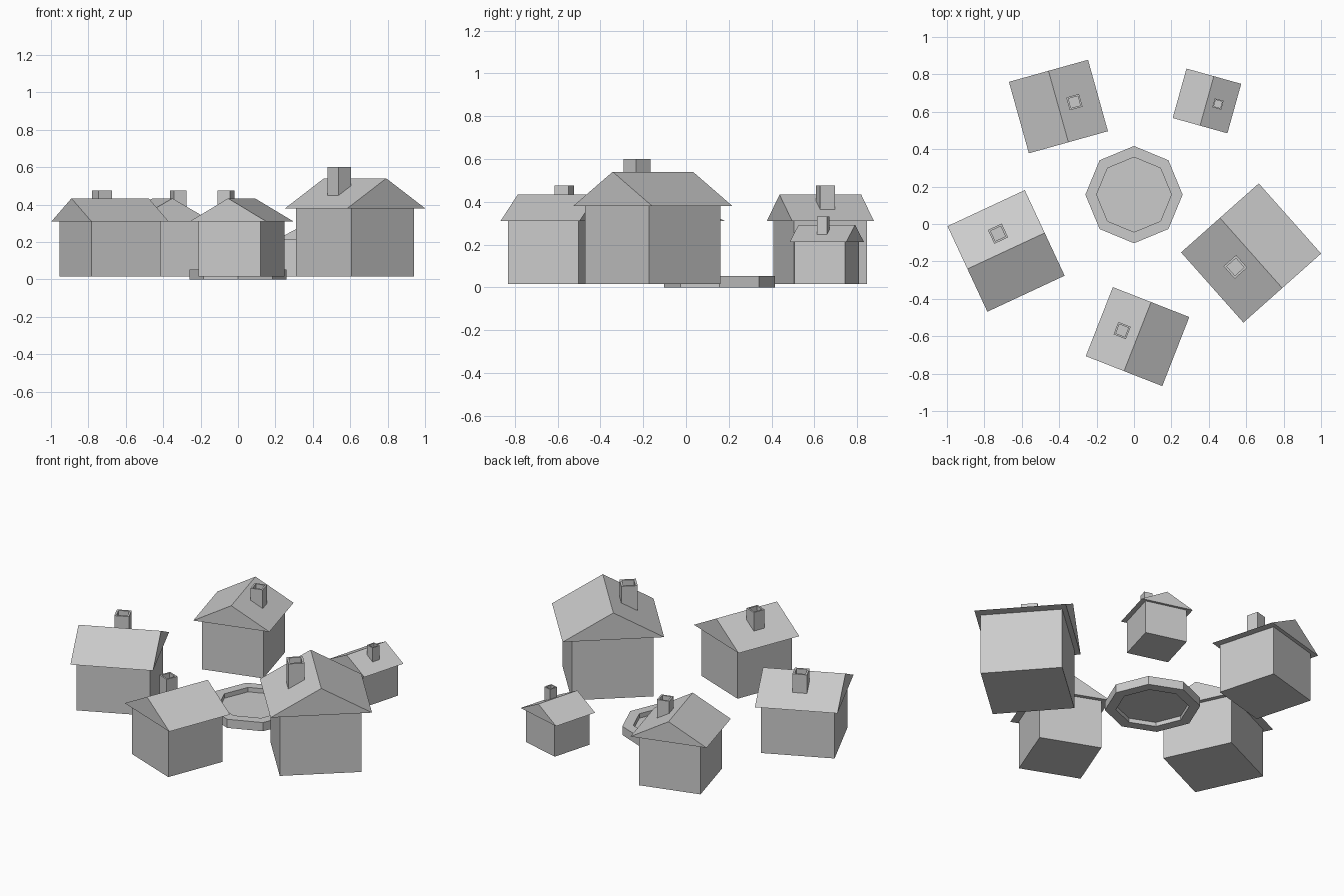
import bpy
import bmesh
from math import radians, tau
from mathutils import Matrix, Vector

cube = bpy.data.objects.get("Cube")
if cube:
    bpy.data.objects.remove(cube, do_unlink=True)

GREY = (0.6, 0.6, 0.6, 1)
stone = bpy.data.materials.new("plain grey")
stone.use_nodes = True
stone.diffuse_color = GREY
stone.node_tree.nodes["Principled BSDF"].inputs["Base Color"].default_value = GREY


def add_object(name, bm, place=Matrix()):
    bmesh.ops.recalc_face_normals(bm, faces=bm.faces[:])
    mesh = bpy.data.meshes.new(name)
    bm.to_mesh(mesh)
    bm.free()
    mesh.materials.append(stone)
    obj = bpy.data.objects.new(name, mesh)
    obj.matrix_world = place
    bpy.context.scene.collection.objects.link(obj)
    return obj


def box(sx, sy, z0, z1, y=0):
    bm = bmesh.new()
    size = Matrix.Diagonal((sx, sy, z1 - z0, 1))
    bmesh.ops.create_cube(bm, size=1, matrix=Matrix.Translation((0, y, (z0 + z1) / 2)) @ size)
    return bm


def gable_roof(length, width, eave, ridge):
    bm = bmesh.new()
    ends = [(-width / 2, eave), (width / 2, eave), (0, ridge)]
    face = bm.faces.new([bm.verts.new((-length / 2, y, z)) for y, z in ends])
    new = bmesh.ops.extrude_face_region(bm, geom=[face], use_keep_orig=True)["geom"]
    verts = [v for v in new if isinstance(v, bmesh.types.BMVert)]
    bmesh.ops.translate(bm, verts=verts, vec=(length, 0, 0))
    return bm


def chimney(side, y, z0, z1):
    bm = box(side, side, z0, z1, y)
    bm.normal_update()
    top = max(bm.faces, key=lambda f: f.calc_center_median().z)
    # hollow flue
    bmesh.ops.inset_region(bm, faces=[top], thickness=side * 0.19)
    flue = bmesh.ops.extrude_face_region(bm, geom=[top])["geom"]
    bmesh.ops.delete(bm, geom=[top], context='FACES')
    verts = [v for v in flue if isinstance(v, bmesh.types.BMVert)]
    bmesh.ops.translate(bm, verts=verts, vec=(0, 0, -side * 0.5))
    return bm


BASE = 0.015


def house(name, x, y, angle, w, eave, ridge, top):
    # ridge runs along local x, chimney sits on the +y slope
    place = Matrix.Translation((x, y, 0)) @ Matrix.Rotation(radians(angle), 4, 'Z')
    add_object(name + "_walls", box(w, w, BASE, eave), place)
    add_object(name + "_roof", gable_roof(w * 1.12, w * 1.24, eave, ridge), place)
    add_object(name + "_chimney", chimney(w * 0.2, w * 0.25, eave + 0.01, top), place)


house("back_left_house", 0.39 - 0.794, 0.628, -74.4, 0.354, 0.31, 0.433, 0.475)
house("back_right_house", 0.39, 0.658, -105.6, 0.245, 0.213, 0.292, 0.332)
house("large_house", 0.626, -0.155, 131.6, 0.448, 0.38, 0.54, 0.6)
house("front_house", 0.019, -0.602, 68.6, 0.354, 0.31, 0.433, 0.475)
house("wide_house", -0.684, -0.144, 25, 0.407, 0.31, 0.433, 0.475)

# Eight-sided basin rim, spun from a rectangular section
centre = Matrix.Translation((0, 0.157, 0))
OUTER, INNER, RIM = 0.26, 0.2, 0.052
bm = bmesh.new()
section = [bm.verts.new((r, 0, z)) for r, z in
           [(OUTER, 0), (OUTER, RIM), (INNER, RIM), (INNER, 0)]]
edges = [bm.edges.new((section[i], section[(i + 1) % 4])) for i in range(4)]
bmesh.ops.spin(bm, geom=section + edges, cent=Vector(), axis=(0, 0, 1),
               angle=tau, steps=8)
bmesh.ops.remove_doubles(bm, verts=bm.verts[:], dist=0.001)
add_object("basin_rim", bm, centre)

# Basin floor, set between the rim's top and bottom
bm = bmesh.new()
bmesh.ops.create_circle(bm, cap_ends=True, segments=8, radius=INNER,
                        matrix=Matrix.Translation((0, 0, 0.025)))
add_object("basin_floor", bm, centre)
